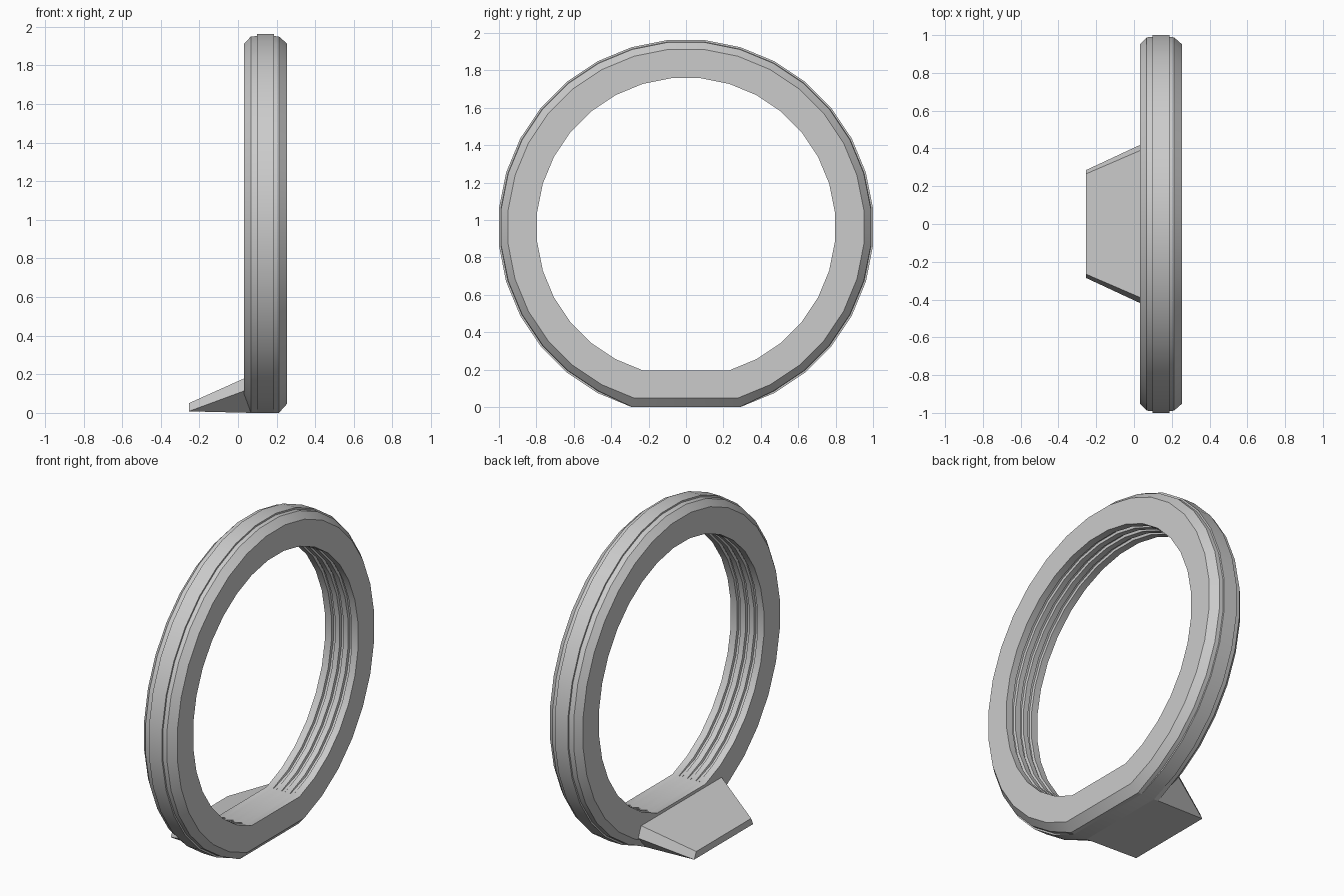
import bpy, bmesh, math

if "Cube" in bpy.data.objects:
    bpy.data.objects.remove(bpy.data.objects["Cube"])

CZ = 0.9617      # height of the ring centre
SEG = 32         # sides of the full circle; the lowest three form one flat

grey = bpy.data.materials.new("plain grey")
grey.diffuse_color = (0.6, 0.6, 0.6, 1)
grey.use_nodes = True
grey.node_tree.nodes["Principled BSDF"].inputs["Base Color"].default_value = grey.diffuse_color


def finish(bm, name, smooth=False):
    bmesh.ops.recalc_face_normals(bm, faces=bm.faces)
    mesh = bpy.data.meshes.new(name)
    bm.to_mesh(mesh)
    bm.free()
    mesh.materials.append(grey)
    ob = bpy.data.objects.new(name, mesh)
    bpy.context.collection.objects.link(ob)
    if smooth:
        bpy.ops.object.select_all(action='DESELECT')
        ob.select_set(True)
        bpy.context.view_layer.objects.active = ob
        bpy.ops.object.shade_smooth_by_angle(angle=math.radians(25))
    return ob


# Ring cross-section (x, radius): chamfered outside with a raised tread band
outer = [(0.031, 0.955), (0.067, 0.993), (0.098, 0.995), (0.098, 1.005),
         (0.187, 1.005), (0.187, 0.995), (0.212, 0.993), (0.255, 0.955)]
# Inside with three shallow grooves
inner = [(0.255, 0.80)]
for x in (0.200, 0.143, 0.086):
    inner += [(x + 0.012, 0.80), (x + 0.009, 0.815),
              (x - 0.009, 0.815), (x - 0.012, 0.80)]
inner.append((0.031, 0.80))

# Sweep the cross-section, skipping the two lowest points to leave a flat base
bm = bmesh.new()
rings = []
floor_in = CZ - 0.80 * math.cos(1.5 * 2 * math.pi / SEG)
for i in range(1, SEG - 1):
    a = (i + 0.5) * 2 * math.pi / SEG
    base = i in (1, SEG - 2)
    row = []
    for k, (x, r) in enumerate(outer + inner):
        y, z = r * math.sin(a), CZ - r * math.cos(a)
        if base and k >= len(outer):
            z = floor_in           # grooves run out at the flat
        elif base and r > 0.98:
            z = 0.0
        row.append(bm.verts.new((x, y, z)))
    rings.append(row)
for i, a in enumerate(rings):
    b = rings[(i + 1) % len(rings)]
    for j in range(len(a)):
        k = (j + 1) % len(a)
        bm.faces.new((a[j], a[k], b[k], b[j]))
finish(bm, "ring", True)

# Sloping foot: widens and rises from its thin tip into the ring
bm = bmesh.new()
half = [(-0.255, 0.265, 0.05), (-0.255, 0.285, 0.008),   # tip top, tip bottom
        (0.035, 0.39, 0.18), (0.035, 0.42, 0.115),       # root top, root side
        (0.07, 0.29, 0.0)]                               # root bottom
L, R = [[bm.verts.new((x, s * y, z)) for x, y, z in half] for s in (1, -1)]
for v in (L, R):
    bm.faces.new((v[0], v[1], v[3], v[2]))
    bm.faces.new((v[1], v[4], v[3]))
for p, q in ((0, 1), (1, 4), (0, 2)):
    bm.faces.new((L[p], L[q], R[q], R[p]))
bm.faces.new((L[2], L[3], L[4], R[4], R[3], R[2]))
finish(bm, "foot")
